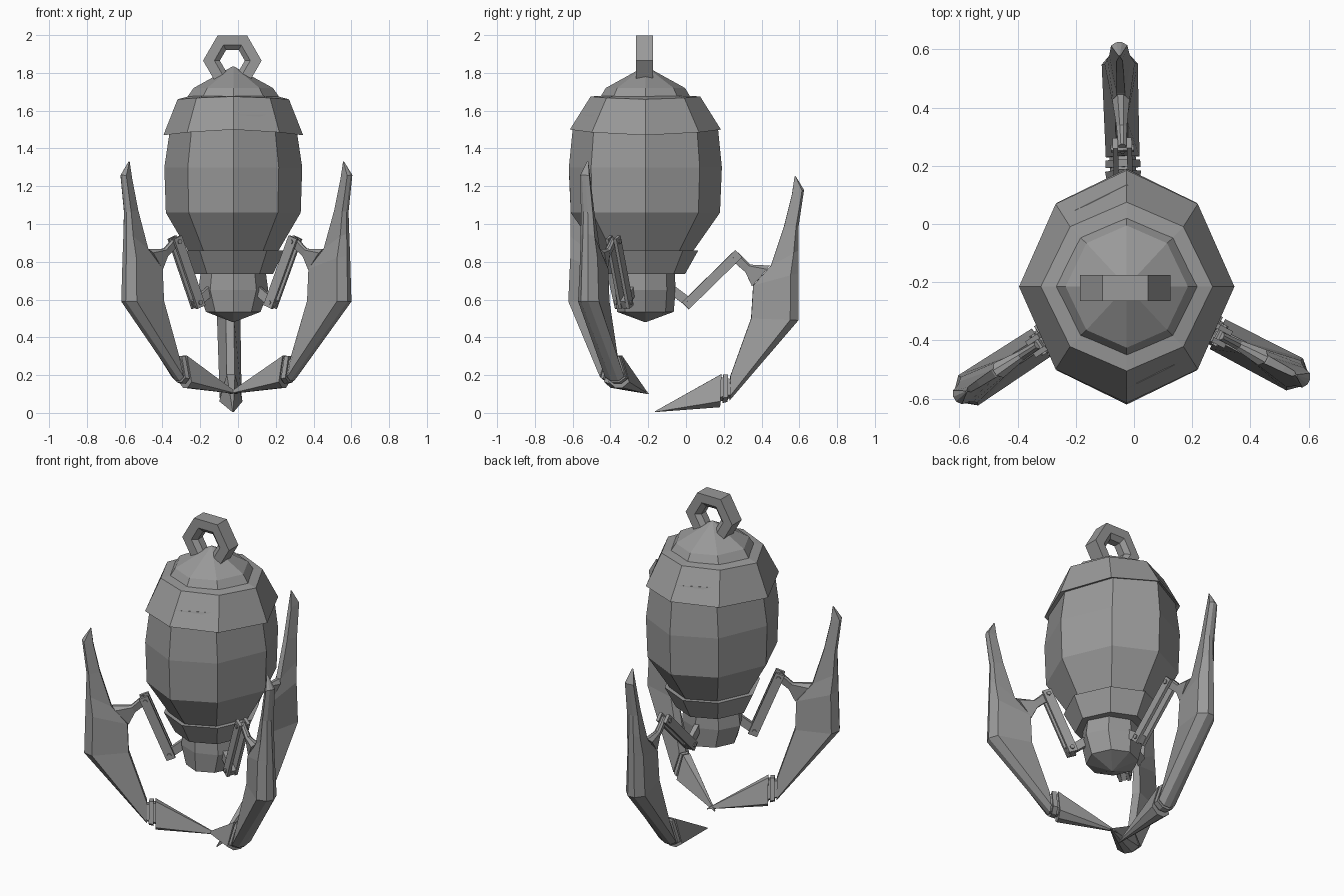
import bpy, bmesh, math
from mathutils import Vector

if "Cube" in bpy.data.objects:
    bpy.data.objects.remove(bpy.data.objects["Cube"])

CX, CY = -0.025, -0.215          # body axis
steel = bpy.data.materials.new("grey_metal")
steel.diffuse_color = (0.32, 0.32, 0.32, 1)
steel.use_nodes = True
steel.node_tree.nodes["Principled BSDF"].inputs["Base Color"].default_value = steel.diffuse_color


def loft(name, rings, closed=False):
    """Skin a list of equal-length point rings, flat shaded."""
    bm = bmesh.new()
    vs = [[bm.verts.new(p) for p in ring] for ring in rings]
    n = len(vs[0])
    for k in range(len(vs) if closed else len(vs) - 1):
        a, b = vs[k], vs[(k + 1) % len(vs)]
        for i in range(n):
            j = (i + 1) % n
            bm.faces.new((a[i], a[j], b[j], b[i]))
    if not closed:
        bm.faces.new(vs[0])
        bm.faces.new(vs[-1])
    bmesh.ops.remove_doubles(bm, verts=bm.verts, dist=0.0005)
    bmesh.ops.recalc_face_normals(bm, faces=bm.faces)
    me = bpy.data.meshes.new(name)
    bm.to_mesh(me)
    bm.free()
    me.materials.append(steel)
    ob = bpy.data.objects.new(name, me)
    bpy.context.collection.objects.link(ob)
    return ob


def octagon(rx, ry, zx, zy=None, kx=0.66, ky=0.71):
    """Eight-sided ring; zx is the height at the sides, zy at front and back."""
    zy = zx if zy is None else zy
    zd = (zx + zy) / 2
    pts = [(1, 0, zx), (kx, ky, zd), (0, 1, zy), (-kx, ky, zd),
           (-1, 0, zx), (-kx, -ky, zd), (0, -1, zy), (kx, -ky, zd)]
    return [(CX + rx * x, CY + ry * y, z) for x, y, z in pts]


def turned(name, profile):
    loft(name, [octagon(*p) for p in profile])


# Body shells, top to bottom
turned("cap", [(0.002, 0.002, 1.835), (0.21, 0.21, 1.72), (0.245, 0.24, 1.67), (0.245, 0.24, 1.6)])
turned("brim", [(0.22, 0.22, 1.68), (0.295, 0.29, 1.66, 1.675),
                (0.37, 0.40, 1.47, 1.5), (0.33, 0.37, 1.485, 1.51)])
turned("barrel", [(0.31, 0.35, 1.58), (0.335, 0.385, 1.5), (0.365, 0.405, 1.3),
                  (0.357, 0.395, 1.06), (0.24, 0.255, 0.86), (0.22, 0.23, 0.8)])
turned("skirt", [(0.23, 0.24, 0.86), (0.27, 0.28, 0.86), (0.21, 0.21, 0.735), (0.15, 0.15, 0.735)])
turned("neck", [(0.17, 0.155, 0.76), (0.185, 0.16, 0.65), (0.145, 0.15, 0.535), (0.002, 0.002, 0.48)])

# Hexagonal hanging ring
section = [(0.155, 0.045), (0.095, 0.045), (0.066, 0.022),
           (0.066, -0.022), (0.095, -0.045), (0.155, -0.045)]
loft("hanging_ring", [[(-0.03 + r * math.cos(a), CY - 0.005 + d, 1.865 + r * math.sin(a))
                       for r, d in section]
                      for a in (k * math.pi / 3 for k in range(6))], closed=True)

# Claw outlines in the radial plane: (outer point, inner point, half width)
BLADE = [((0.05, 0.004), (0.05, 0.008), 0.004),
         ((0.395, 0.03), (0.402, 0.205), 0.062)]
COLLAR = [((0.395, 0.06), (0.40, 0.19), 0.045),
          ((0.455, 0.08), (0.45, 0.18), 0.045)]
CUFF = [((0.408, 0.052), (0.412, 0.202), 0.06),
        ((0.435, 0.058), (0.437, 0.202), 0.06)]
FINGER = [((0.445, 0.065), (0.45, 0.195), 0.058),
          ((0.81, 0.49), (0.56, 0.50), 0.062),
          ((0.81, 0.74), (0.571, 0.675), 0.052),
          ((0.81, 0.86), (0.665, 0.78), 0.042),
          ((0.81, 0.98), (0.735, 0.99), 0.035),
          ((0.84, 1.18), (0.777, 1.16), 0.028),
          ((0.795, 1.255), (0.79, 1.252), 0.004)]
ELBOW = [((0.66, 0.78), (0.565, 0.67), 0.03),
         ((0.555, 0.785), (0.53, 0.745), 0.018),
         ((0.49, 0.85), (0.455, 0.81), 0.014)]
PIVOT_NECK, PIVOT_ELBOW = Vector((0.23, 0.585)), (0.475, 0.825)


def build_claw(tag, degrees, tip, scale, tilt):
    """One claw with its linkage, swung around the body axis."""
    ca, sa = math.cos(math.radians(degrees)), math.sin(math.radians(degrees))
    ct, st = math.cos(math.radians(tilt)), math.sin(math.radians(tilt))

    def place(p, side):
        return (CX + p[0] * ca - side * sa, CY + p[0] * sa + side * ca, p[1])

    def pose(p):
        r, z = p[0] - 0.05, p[1] - 0.005
        return Vector((tip[0] + scale * (r * ct - z * st), tip[1] + scale * (r * st + z * ct)))

    def limb(name, stations):
        rings = []
        for o, i, w in stations:
            o, i = pose(o), pose(i)
            m = i.lerp(o, 0.82)
            rings.append([place(i, 0.35 * w), place(m, w), place(o, 0.35 * w),
                          place(o, -0.35 * w), place(m, -w), place(i, -0.35 * w)])
        loft(name + tag, rings)

    def bar(name, a, b, half_height, s0, s1):
        d = (b - a).normalized()
        n = Vector((-d.y, d.x)) * half_height
        a, b = a - d * half_height, b + d * half_height
        loft(name + tag, [[place(p, s) for p in (a + n, a - n, b - n, b + n)] for s in (s0, s1)])

    limb("blade", BLADE)
    limb("collar", COLLAR)
    limb("cuff", CUFF)
    limb("finger", FINGER)
    limb("elbow_arm", ELBOW)

    # Paired link plates, neck lug and hinge pins
    elbow = pose(PIVOT_ELBOW)
    for s in (-1, 1):
        bar("link_plate", PIVOT_NECK, elbow, 0.026, s * 0.015, s * 0.033)
    bar("neck_lug", Vector((0.13, 0.66)), PIVOT_NECK, 0.024, -0.014, 0.014)
    for c in (PIVOT_NECK, elbow):
        loft("hinge_pin" + tag, [[place((c.x + 0.013 * math.cos(k * math.pi / 3),
                                         c.y + 0.013 * math.sin(k * math.pi / 3)), s)
                                  for k in range(6)] for s in (-0.04, 0.04)])


build_claw("_back", 91.8, (0.05, 0.005), 1.0, 0)
build_claw("_left", 213.2, (-0.03, 0.1), 0.97, 1.5)
build_claw("_right", -27.6, (-0.03, 0.1), 0.97, 1.5)
